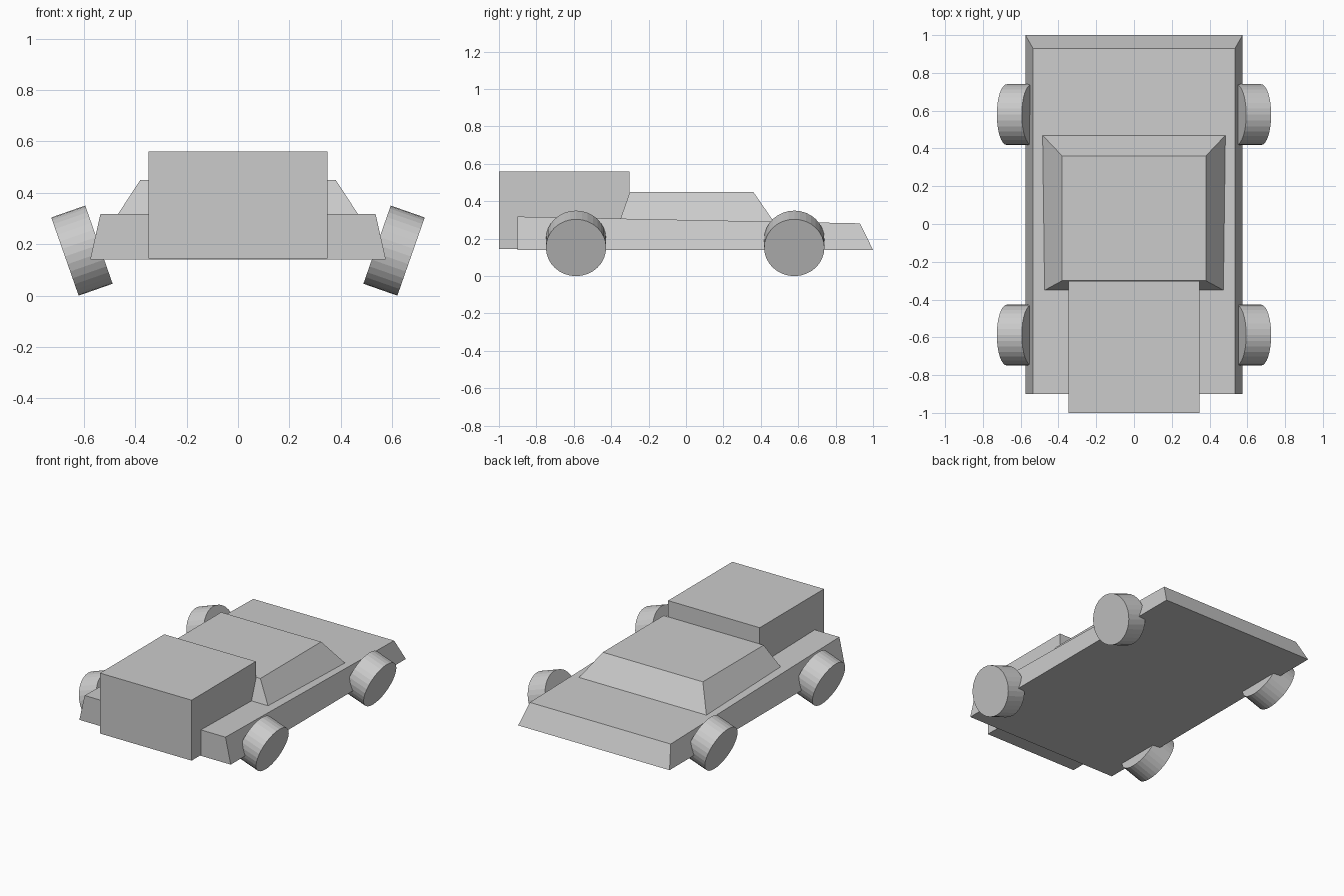
import bpy, bmesh
from math import radians, pi
from mathutils import Matrix

if "Cube" in bpy.data.objects:
    bpy.data.objects.remove(bpy.data.objects["Cube"])


def add_object(name, bm):
    bmesh.ops.recalc_face_normals(bm, faces=bm.faces)
    mesh = bpy.data.meshes.new(name)
    bm.to_mesh(mesh)
    bm.free()
    obj = bpy.data.objects.new(name, mesh)
    bpy.context.collection.objects.link(obj)
    return obj


def tapered_block(name, profile):
    """Loft a side profile of (half_width, y, z) points across x."""
    bm = bmesh.new()
    right = [bm.verts.new((w, y, z)) for w, y, z in profile]
    left = [bm.verts.new((-w, y, z)) for w, y, z in profile]
    bm.faces.new(right)
    bm.faces.new(left[::-1])
    n = len(profile)
    for i in range(n):
        j = (i + 1) % n
        bm.faces.new((right[i], left[i], left[j], right[j]))
    return add_object(name, bm)


def wheel(name, side, y):
    """Cylinder leaning outward at the top."""
    bm = bmesh.new()
    matrix = (Matrix.Translation((side * 0.607, y, 0.175))
              @ Matrix.Rotation(side * radians(19.3), 4, 'Y')
              @ Matrix.Rotation(pi / 2, 4, 'Y'))
    bmesh.ops.create_cone(bm, cap_ends=True, segments=32, radius1=0.161,
                          radius2=0.161, depth=0.14, matrix=matrix)
    return add_object(name, bm)


# Low wedge body, deck sloping down towards the back
tapered_block("body", [(0.575, -0.9, 0.14), (0.575, 1.0, 0.14),
                       (0.535, 0.93, 0.282), (0.535, -0.9, 0.318)])

# Cabin sunk slightly into the deck
tapered_block("cabin", [(0.491, -0.36, 0.28), (0.491, 0.477, 0.28),
                        (0.38, 0.36, 0.45), (0.38, -0.30, 0.45)])

# Engine box at the front
tapered_block("engine_box", [(0.348, -1.0, 0.145), (0.348, -0.303, 0.145),
                             (0.348, -0.303, 0.56), (0.348, -1.0, 0.56)])

# Four leaning wheels
for end, y in (("front", -0.588), ("back", 0.579)):
    for label, side in (("right", 1), ("left", -1)):
        wheel(f"{end}_{label}_wheel", side, y)
